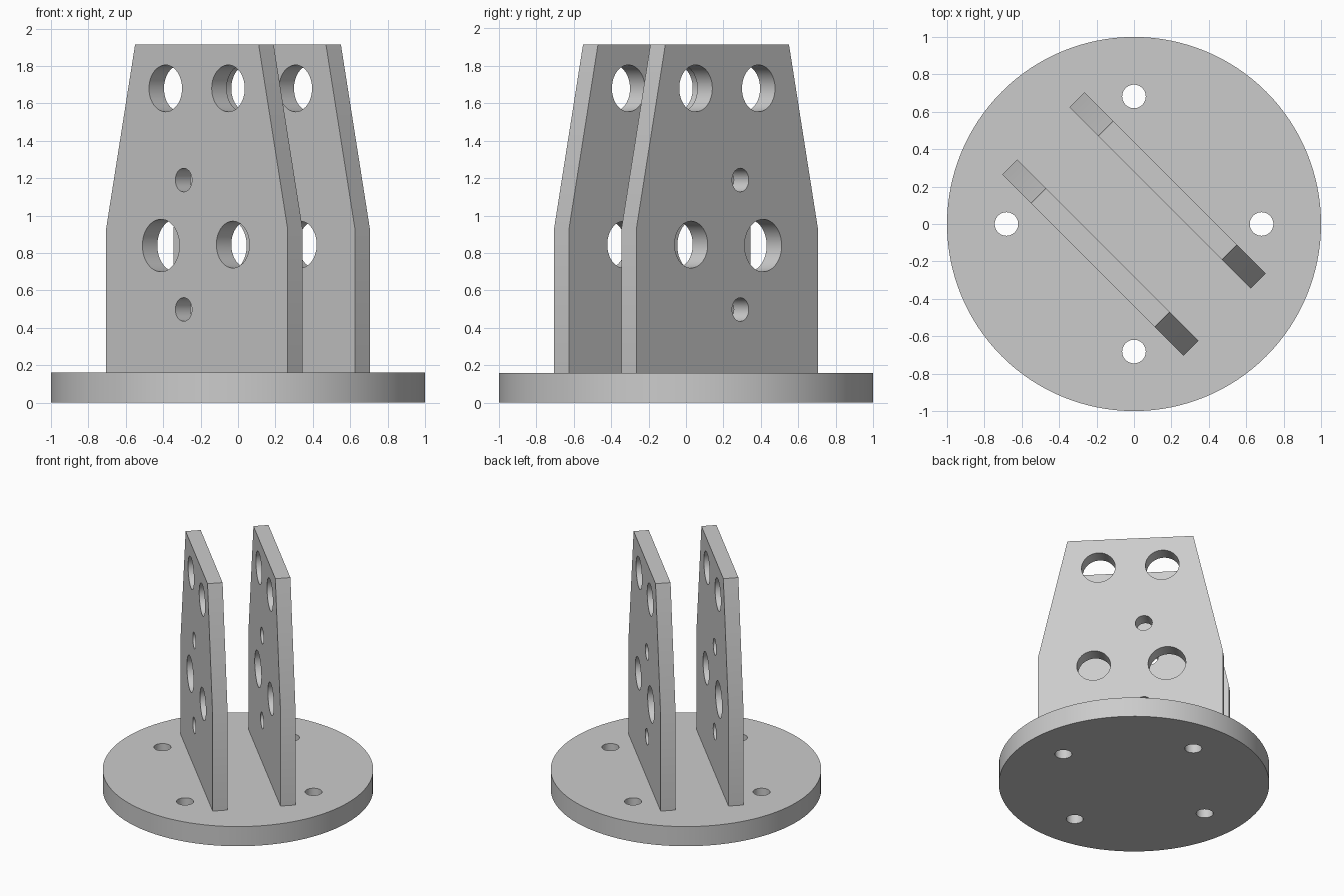
import bpy
import bmesh
from math import radians, pi, sin, cos
from mathutils import Matrix, Vector

cube = bpy.data.objects.get("Cube")
if cube:
    bpy.data.objects.remove(cube, do_unlink=True)

# Single plain grey
grey = bpy.data.materials.new("plain_grey")
grey.use_nodes = True
grey.diffuse_color = (0.6, 0.6, 0.6, 1)
grey.node_tree.nodes["Principled BSDF"].inputs["Base Color"].default_value = (0.6, 0.6, 0.6, 1)


def make_object(name, bm):
    bmesh.ops.recalc_face_normals(bm, faces=bm.faces)
    mesh = bpy.data.meshes.new(name)
    bm.to_mesh(mesh)
    bm.free()
    mesh.materials.append(grey)
    obj = bpy.data.objects.new(name, mesh)
    bpy.context.collection.objects.link(obj)
    return obj


def add_cylinder(bm, radius, depth, matrix, segments=48):
    bmesh.ops.create_cone(bm, cap_ends=True, segments=segments, radius1=radius,
                          radius2=radius, depth=depth, matrix=matrix)


def drill(obj, holes):
    """Cut round holes given as (radius, matrix)."""
    bm = bmesh.new()
    for radius, matrix in holes:
        add_cylinder(bm, radius, 0.5, matrix)
    cutter = make_object("hole_cutter", bm)
    cutter.hide_render = True
    mod = obj.modifiers.new("holes", 'BOOLEAN')
    mod.operation = 'DIFFERENCE'
    mod.solver = 'EXACT'
    mod.object = cutter
    bpy.ops.object.select_all(action='DESELECT')
    bpy.context.view_layer.objects.active = obj
    obj.select_set(True)
    bpy.ops.object.modifier_apply(modifier=mod.name)
    bpy.data.objects.remove(cutter, do_unlink=True)
    bpy.ops.object.shade_smooth_by_angle(angle=radians(25))


# Round base with four bolt holes
BASE_TOP = 0.16
bm = bmesh.new()
add_cylinder(bm, 1.0, BASE_TOP, Matrix.Translation((0, 0, BASE_TOP / 2)), 128)
base = make_object("round_base", bm)
drill(base, [(0.063, Matrix.Translation((0.682 * cos(a), 0.682 * sin(a), BASE_TOP / 2)))
             for a in (0, pi / 2, pi, 3 * pi / 2)])

# Upright plates: tapered outline in local x/z, thickness along local y
OUTLINE = [(-0.686, BASE_TOP), (0.686, BASE_TOP), (0.686, 0.93),
           (0.467, 1.915), (-0.467, 1.915), (-0.686, 0.93)]
# Plate holes: local x, z, radius
HOLES = [(-0.237, 1.68, 0.125), (0.237, 1.68, 0.125),
         (-0.272, 0.84, 0.14), (0.272, 0.845, 0.125),
         (-0.1, 1.19, 0.063), (-0.1, 0.498, 0.063)]
THICKNESS = 0.113

for name, offset in (("front_plate", -0.2545), ("back_plate", 0.2545)):
    bm = bmesh.new()
    face = bm.faces.new([bm.verts.new((x, offset - THICKNESS / 2, z)) for x, z in OUTLINE])
    ext = bmesh.ops.extrude_face_region(bm, geom=[face])
    bmesh.ops.translate(bm, vec=Vector((0, THICKNESS, 0)),
                        verts=[v for v in ext["geom"] if isinstance(v, bmesh.types.BMVert)])
    plate = make_object(name, bm)
    turn = Matrix.Rotation(pi / 2, 4, 'X')
    drill(plate, [(r, Matrix.Translation((x, offset, z)) @ turn) for x, z, r in HOLES])
    plate.rotation_euler.z = radians(-45)
